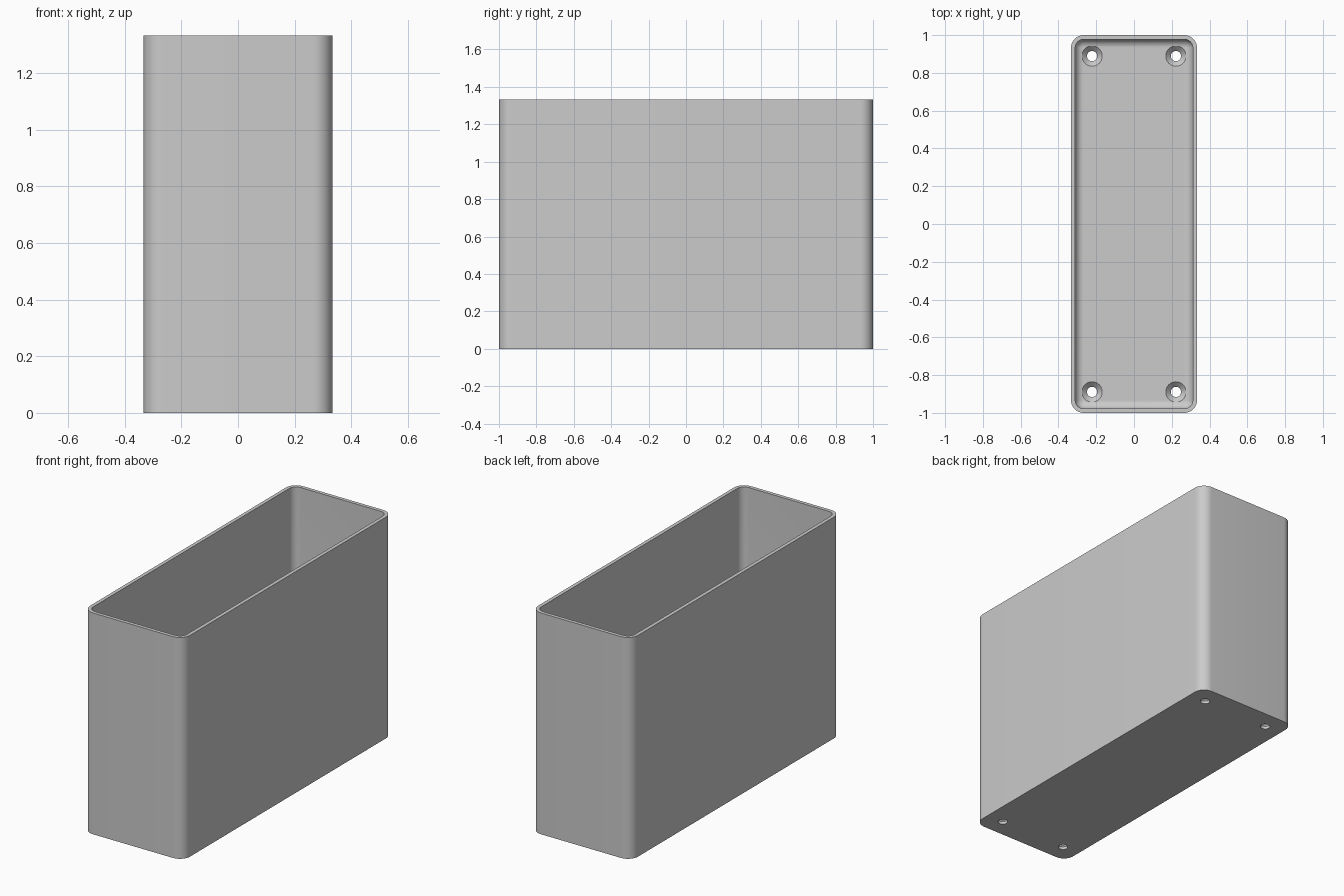
import bpy, bmesh, math

if "Cube" in bpy.data.objects:
    bpy.data.objects.remove(bpy.data.objects["Cube"])

W, L, H = 0.3333, 1.0, 1.3333      # half width, half length, height
WALL, FLOOR, R = 0.022, 0.044, 0.067
FILLET = 0.044

grey = bpy.data.materials.new("plain grey")
grey.diffuse_color = (0.6, 0.6, 0.6, 1)
grey.use_nodes = True
grey.node_tree.nodes["Principled BSDF"].inputs["Base Color"].default_value = grey.diffuse_color


def ring(bm, inset, z, seg=12):
    """Rounded rectangle of vertices, inset from the outer wall."""
    r = max(R - inset, 0.002)
    hx, hy = W - inset - r, L - inset - r
    verts = []
    for k, (sx, sy) in enumerate(((1, 1), (-1, 1), (-1, -1), (1, -1))):
        for i in range(seg + 1):
            a = math.pi / 2 * (k + i / seg)
            verts.append(bm.verts.new((sx * hx + r * math.cos(a),
                                       sy * hy + r * math.sin(a), z)))
    return verts


def loft(bm, rings):
    bm.faces.new(list(reversed(rings[0])))
    for a, b in zip(rings, rings[1:]):
        n = len(a)
        for i in range(n):
            j = (i + 1) % n
            bm.faces.new((a[i], a[j], b[j], b[i]))
    bm.faces.new(rings[-1])


def make(name, bm):
    bmesh.ops.recalc_face_normals(bm, faces=bm.faces)
    me = bpy.data.meshes.new(name)
    bm.to_mesh(me)
    bm.free()
    me.materials.append(grey)
    ob = bpy.data.objects.new(name, me)
    bpy.context.collection.objects.link(ob)
    return ob


# Open box: outside wall, rim, inside wall, rounded join to the floor
bm = bmesh.new()
rings = [ring(bm, 0, 0), ring(bm, 0, H), ring(bm, WALL, H)]
for i in range(9):
    a = math.pi / 2 * i / 8
    rings.append(ring(bm, WALL + FILLET * (1 - math.cos(a)),
                      FLOOR + FILLET * (1 - math.sin(a))))
loft(bm, rings)
box = make("open_box", bm)

# Countersunk screw hole cutters in the four corners
bm = bmesh.new()
profile = ((0.027, -0.05), (0.027, 0.017), (0.054, FLOOR), (0.054, FLOOR + 0.05))
for sx in (-1, 1):
    for sy in (-1, 1):
        loft(bm, [[bm.verts.new((sx * 0.222 + r * math.cos(i * math.pi / 16),
                                 sy * 0.889 + r * math.sin(i * math.pi / 16), z))
                   for i in range(32)] for r, z in profile])
cutter = make("screw_hole_cutter", bm)
cutter.hide_render = True

mod = box.modifiers.new("screw_holes", 'BOOLEAN')
mod.operation, mod.solver, mod.object = 'DIFFERENCE', 'EXACT', cutter
bpy.context.view_layer.objects.active = box
box.select_set(True)
bpy.ops.object.modifier_apply(modifier=mod.name)
bpy.data.objects.remove(cutter)
bpy.ops.object.shade_smooth_by_angle(angle=math.radians(30))
